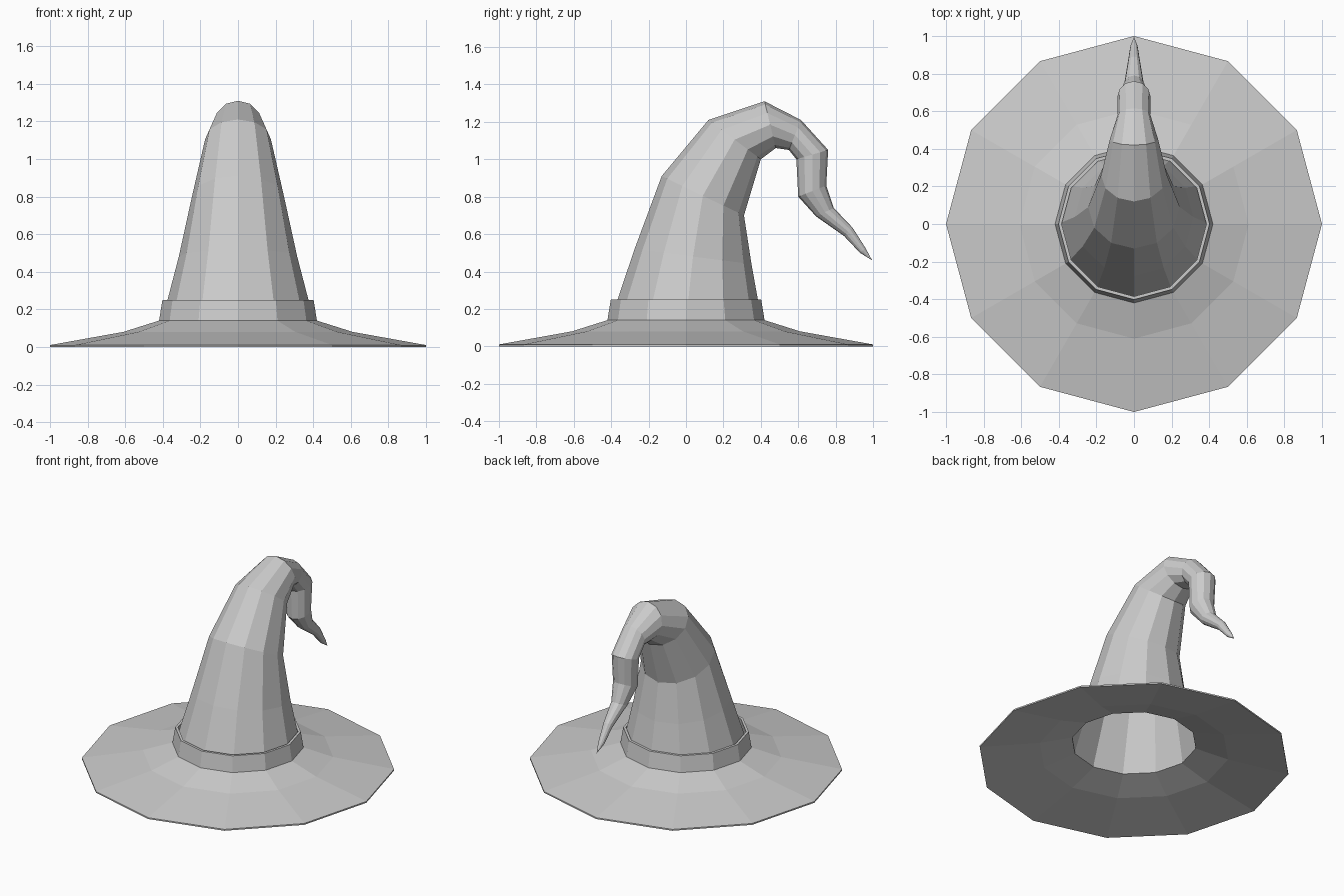
import bpy, math

if "Cube" in bpy.data.objects:
    bpy.data.objects.remove(bpy.data.objects["Cube"])

SIDES = 12


def ring(front, back):
    """12-sided circle whose front and back points lie at the given (y, z)."""
    cy, cz = (front[0] + back[0]) / 2, (front[1] + back[1]) / 2
    dy, dz = (back[0] - front[0]) / 2, (back[1] - front[1]) / 2
    r = math.hypot(dy, dz)
    angles = [2 * math.pi * i / SIDES for i in range(SIDES)]
    return [(r * math.cos(a), cy + dy * math.sin(a), cz + dz * math.sin(a)) for a in angles]


def loft(name, rings, tip=None, closed=False):
    """Skin a list of rings, ending in a tip point or looping back to the first."""
    verts = [v for r in rings for v in r]
    faces = []
    n = len(rings)
    for k in range(n if closed else n - 1):
        a, b = k * SIDES, (k + 1) % n * SIDES
        for i in range(SIDES):
            j = (i + 1) % SIDES
            faces.append((a + i, a + j, b + j, b + i))
    if tip:
        last = (n - 1) * SIDES
        verts.append(tip)
        faces += [(last + i, last + (i + 1) % SIDES, len(verts) - 1) for i in range(SIDES)]
    mesh = bpy.data.meshes.new(name)
    mesh.from_pydata(verts, [], faces)
    obj = bpy.data.objects.new(name, mesh)
    bpy.context.collection.objects.link(obj)
    return obj


def lathe(name, profile):
    """Closed (radius, z) profile turned around the z axis."""
    return loft(name, [ring((-r, z), (r, z)) for r, z in profile], closed=True)


# Thin sloping brim with an open head hole
lathe("brim", [(1, 0), (1, 0.01), (0.61, 0.08), (0.42, 0.14),
               (0.402, 0.14), (0.40, 0.13), (0.61, 0.07)])

# Band around the base of the cone
lathe("band", [(0.42, 0.14), (0.402, 0.25), (0.385, 0.25), (0.405, 0.14)])

# Bent cone with drooping tail: outer and inner edge points of each ring
bend = [((-0.405, 0.135), (0.405, 0.135)),
        ((-0.275, 0.52), (0.35, 0.44)),
        ((-0.13, 0.91), (0.31, 0.70)),
        ((0.12, 1.21), (0.40, 1.00)),
        ((0.42, 1.31), (0.48, 1.06)),
        ((0.615, 1.21), (0.55, 1.05)),
        ((0.76, 1.05), (0.59, 1.00)),
        ((0.75, 0.86), (0.60, 0.80)),
        ((0.79, 0.74), (0.695, 0.695)),
        ((0.89, 0.635), (0.845, 0.59)),
        ((0.96, 0.525), (0.93, 0.50))]
loft("cone", [ring(f, b) for f, b in bend], tip=(0, 0.995, 0.46))
